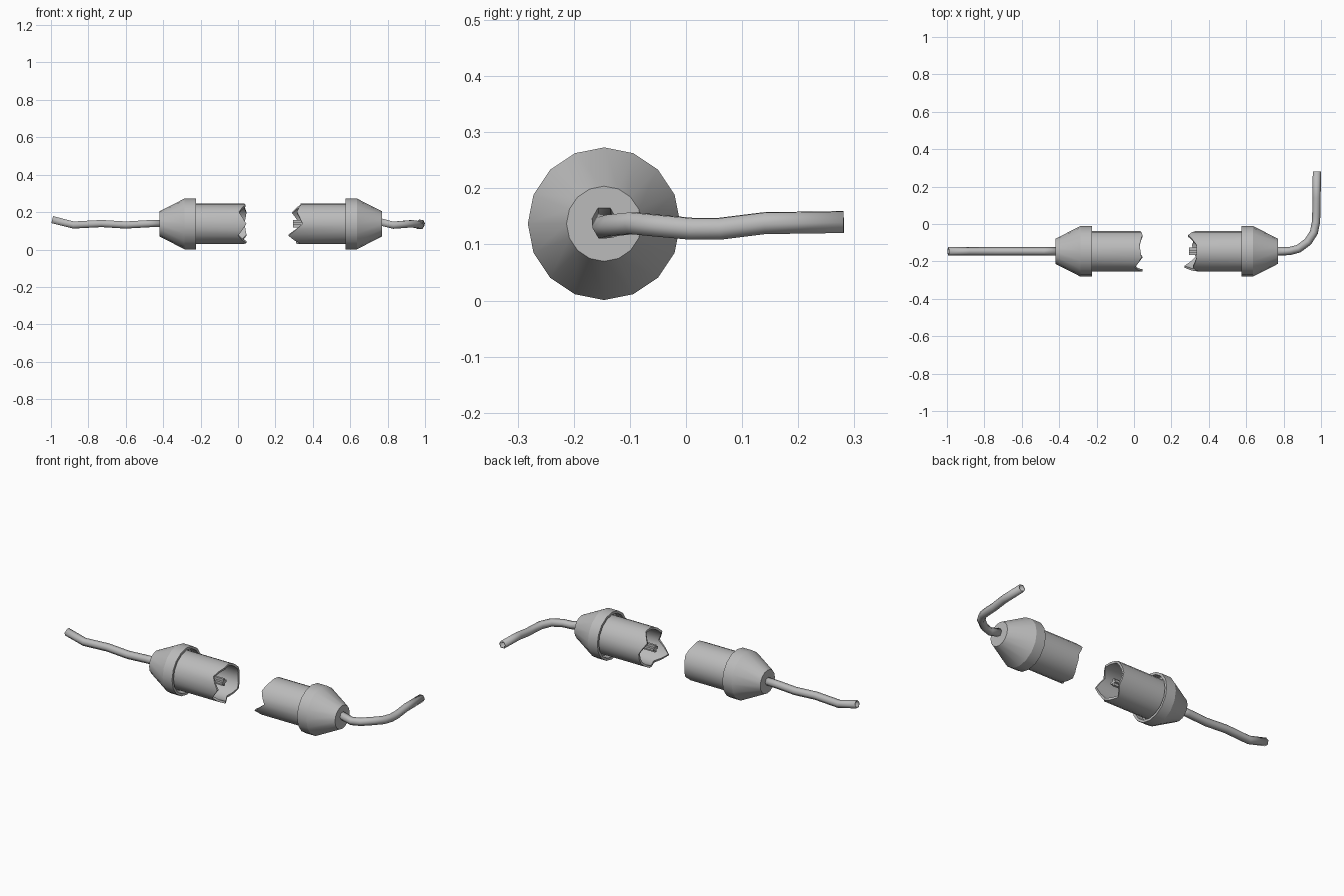
import bpy, bmesh, math
from mathutils import Vector

cube = bpy.data.objects.get("Cube")
if cube:
    bpy.data.objects.remove(cube)

AXIS_Y, AXIS_Z, MID_X = -0.146, 0.137, 0.175

grey = bpy.data.materials.new("mid_grey")
grey.use_nodes = True
grey.diffuse_color = (0.5, 0.5, 0.5, 1)
grey.node_tree.nodes["Principled BSDF"].inputs["Base Color"].default_value = (0.5, 0.5, 0.5, 1)


def finish(obj, angle=25):
    if not obj.data.materials:
        obj.data.materials.append(grey)
    bpy.ops.object.select_all(action='DESELECT')
    obj.select_set(True)
    bpy.context.view_layer.objects.active = obj
    bpy.ops.object.shade_smooth_by_angle(angle=math.radians(angle))


def make_object(name, bm):
    bmesh.ops.recalc_face_normals(bm, faces=bm.faces)
    mesh = bpy.data.meshes.new(name)
    bm.to_mesh(mesh)
    bm.free()
    obj = bpy.data.objects.new(name, mesh)
    bpy.context.collection.objects.link(obj)
    finish(obj)
    return obj


def lathe(name, side, profile, segments):
    """Spin (distance, radius) pairs about the long axis; distance may depend on the angle."""
    bm = bmesh.new()
    rings = []
    for dist, radius in profile:
        ring = []
        for i in range(segments):
            a = math.tau * i / segments
            d = dist(a) if callable(dist) else dist
            ring.append(bm.verts.new((MID_X + side * d,
                                      AXIS_Y + radius * math.cos(a),
                                      AXIS_Z + radius * math.sin(a))))
        rings.append(ring)
    for r1, r2 in zip(rings, rings[1:]):
        for i in range(segments):
            j = (i + 1) % segments
            bm.faces.new((r1[i], r1[j], r2[j], r2[i]))
    bm.faces.new(rings[0])
    bm.faces.new(rings[-1])
    return make_object(name, bm)


def broken_edge(depths):
    """Linear zigzag through evenly spaced depths around the rim."""
    def edge(a):
        t = a / math.tau * len(depths)
        i = int(t + 1e-6)
        f = t - i
        return depths[i % len(depths)] * (1 - f) + depths[(i + 1) % len(depths)] * f
    return edge


def core(name, side, start, end):
    """Cross-shaped inner core made of two thin blades."""
    bm = bmesh.new()
    for sy, sz in ((0.04, 0.013), (0.013, 0.04)):
        verts = bmesh.ops.create_cube(bm, size=1)["verts"]
        for v in verts:
            v.co = Vector((MID_X + side * ((start + end) / 2 + v.co.x * (end - start)),
                           AXIS_Y + v.co.y * sy, AXIS_Z + v.co.z * sz))
    make_object(name, bm)


def cable(name, points):
    """Six-sided hollow cable swept along a path."""
    curve = bpy.data.curves.new(name, 'CURVE')
    curve.dimensions = '3D'
    curve.bevel_depth = 0.022
    curve.bevel_resolution = 1
    spline = curve.splines.new('POLY')
    spline.points.add(len(points) - 1)
    for p, co in zip(spline.points, points):
        p.co = (*co, 1)
    obj = bpy.data.objects.new(name, curve)
    bpy.context.collection.objects.link(obj)
    bpy.ops.object.select_all(action='DESELECT')
    obj.select_set(True)
    bpy.context.view_layer.objects.active = obj
    bpy.ops.object.convert(target='MESH')
    obj = bpy.context.view_layer.objects.active
    wall = obj.modifiers.new("wall", 'SOLIDIFY')
    wall.thickness = 0.006
    wall.offset = -1
    finish(obj, 61)


# Two matching plug halves with differently broken rims
rims = {
    "right": (-1, (.14, .13, .145, .135, .17, .13, .175, .13, .165, .13), .16),
    "left": (1, (.155, .115, .16, .16, .14, .17, .095, .155, .135, .155), .12),
}
for label, (side, depths, core_tip) in rims.items():
    # Tapered cap with a lip standing clear of the barrel
    lathe(label + "_cap", side,
          [(.595, .067), (.46, .136), (.40, .136), (.40, .122), (.44, .122)], 16)
    # Hollow barrel with a jagged end
    edge = broken_edge(depths)
    lathe(label + "_barrel", side, [(.445, .108), (edge, .108), (edge, .096), (.40, .096)], 20)
    core(label + "_core", side, core_tip, .41)

# Straight, slightly wavy cable
cable("right_cable", [(x, AXIS_Y, z) for x, z in (
    (-.41, .14), (-.48, .138), (-.6, .131), (-.73, .139), (-.88, .131), (-.993, .16))])

# Cable bending round to the back
cable("left_cable", [
    (.76, AXIS_Y, .148), (.83, -.145, .13), (.88, -.132, .134), (.93, -.095, .138),
    (.962, -.045, .133), (.973, .01, .128), (.975, .06, .128), (.976, .14, .138), (.978, .281, .14)])
